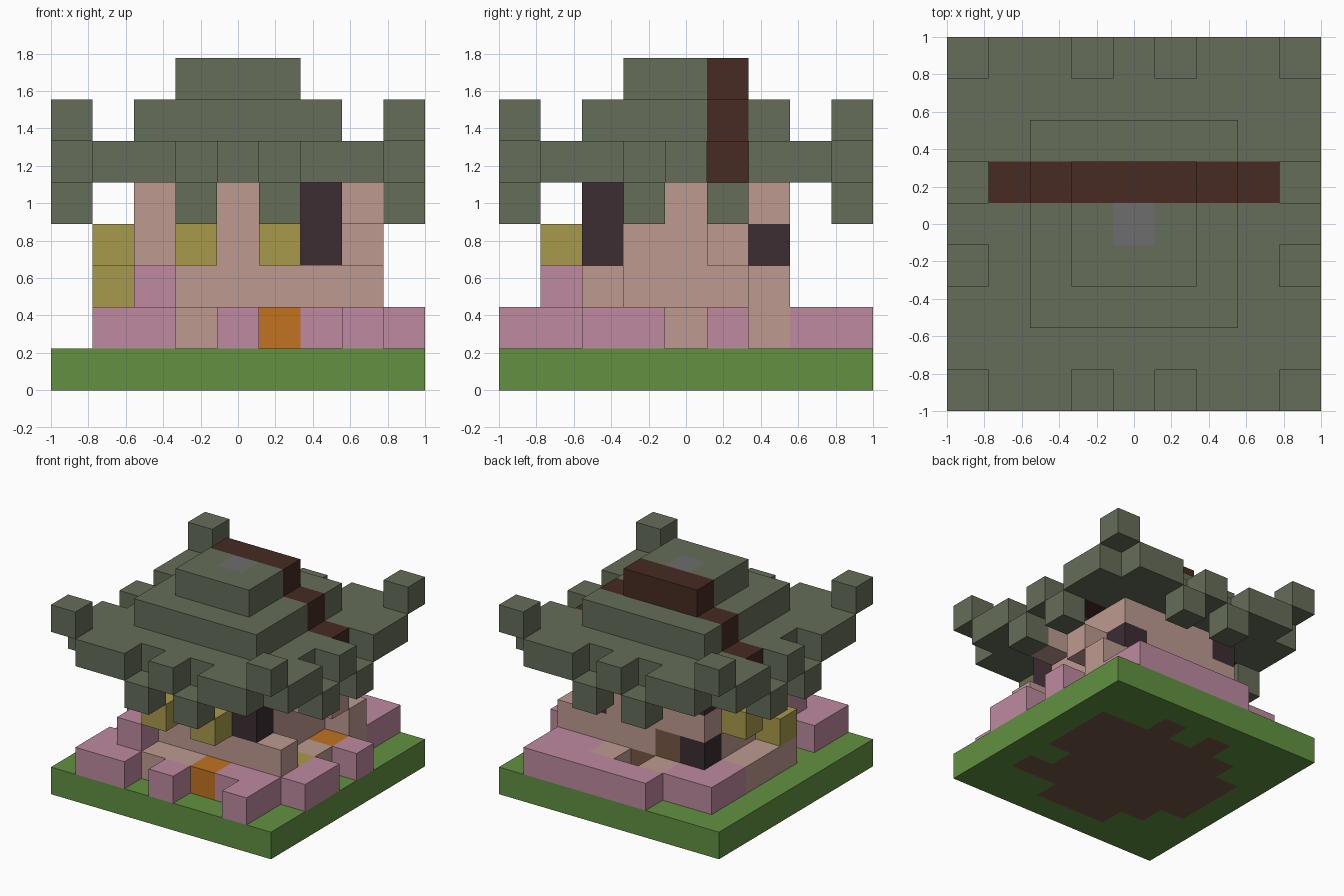
import bpy
import bmesh
from mathutils import Vector

if "Cube" in bpy.data.objects:
    bpy.data.objects.remove(bpy.data.objects["Cube"], do_unlink=True)

N = 9            # blocks along each side
S = 2 / N        # block size
grid = {}        # block position -> part name


def linear(c):
    c /= 255
    return c / 12.92 if c <= 0.04045 else ((c + 0.055) / 1.055) ** 2.4


def material(name, *rgb):
    m = bpy.data.materials.new(name)
    m.use_nodes = True
    col = [linear(c) for c in rgb] + [1]
    m.diffuse_color = col
    m.node_tree.nodes["Principled BSDF"].inputs["Base Color"].default_value = col
    return m


olive = material("olive roof", 101, 109, 89)
umber = material("dark umber", 70, 43, 34)
grey = material("grey", 110, 109, 111)
plaster = material("tan plaster", 190, 155, 145)
gold = material("dull gold", 168, 154, 76)
dark = material("dark window", 60, 45, 52)
pink = material("pink blossom", 190, 138, 160)
green = material("grass green", 97, 145, 64)
orange = material("orange", 192, 115, 32)
soil = material("soil brown", 118, 88, 68)


def fill(part, xs, ys, zs):
    """Fill a block range; each range is one index or (first, last)."""
    def span(r):
        return range(r, r + 1) if isinstance(r, int) else range(r[0], r[1] + 1)
    for i in span(xs):
        for j in span(ys):
            for k in span(zs):
                grid[i, j, k] = part


# Ground slab with the soil bed under the house
fill("lawn", (0, 8), (0, 8), 0)
fill("soil_bed", (2, 6), (2, 6), 0)
fill("soil_bed", (3, 5), 1, 0)
fill("soil_bed", 1, (3, 5), 0)
fill("soil_bed", 7, 2, 0)
fill("soil_bed", 7, (4, 6), 0)
for i in (3, 5):
    fill("soil_bed", i, 7, 0)

# House body, porches and small buttresses
fill("house_walls", (2, 6), (2, 6), (1, 4))
fill("house_walls", (3, 4), 1, 1)
fill("house_walls", 1, (3, 5), 1)
fill("house_walls", 7, 4, 1)
for j in (2, 6):
    fill("house_walls", 7, j, (1, 2))
for i in (3, 5):
    fill("house_walls", i, 7, 1)
fill("house_walls", 7, 5, 3)
fill("house_walls", 7, 3, 4)

# Corner windows and back timbers
fill("windows", 6, 2, (3, 4))
fill("windows", 6, 6, 3)
fill("windows", 2, 6, 2)
fill("windows", 2, 6, 4)
fill("back_timbers", 3, 6, 2)
fill("back_timbers", 4, 6, 1)

# Lanterns and bright pots
for cell in ((3, 1, 3), (5, 1, 3), (1, 5, 3), (1, 3, 2), (7, 3, 1)):
    fill("lanterns", *cell)
fill("orange_pots", 5, 1, 1)
fill("orange_pots", 7, 5, 1)

# Flowering hedge around the house
fill("hedge", (1, 2), (0, 1), 1)
fill("hedge", 2, 1, 2)
fill("hedge", 4, 0, 1)
fill("hedge", 7, (0, 1), 1)
fill("hedge", 6, 1, 1)
fill("hedge", 8, (2, 3), 1)
fill("hedge", 8, 5, 1)
fill("hedge", (3, 7), 8, 1)
fill("hedge", (6, 7), 7, 1)
fill("hedge", (1, 2), 7, 1)
fill("hedge", 1, 6, 1)

# Stepped roof: eaves plate, two tiers, notched rim, hanging blocks, raised corners
fill("roof", (0, 8), (0, 8), 5)
fill("roof", (2, 6), (2, 6), 6)
fill("roof", (3, 5), (3, 5), 7)
for edge in (0, 8):
    for n in (3, 5):
        for i, j in ((edge, n), (n, edge)):
            del grid[i, j, 5]
            fill("roof", i, j, 4)
    for other in (0, 8):
        del grid[edge, other, 5]
        fill("roof", edge, other, 6)

# Dark band over the roof, and the grey cap
for step in range(3):
    fill("roof_band", (1 + step, 7 - step), 5, 5 + step)
fill("roof_cap", 4, 4, 7)

PARTS = {
    "lawn": green, "soil_bed": soil, "house_walls": plaster,
    "windows": dark, "back_timbers": soil, "lanterns": gold,
    "orange_pots": orange, "hedge": pink, "roof": olive,
    "roof_band": umber, "roof_cap": grey,
}


def build(part, mat):
    """Make one mesh from the exposed block faces of a part."""
    bm = bmesh.new()
    for cell in [c for c, p in grid.items() if p == part]:
        centre = (Vector(cell) + Vector((0.5, 0.5, 0.5))) * S - Vector((1, 1, 0))
        for axis in range(3):
            for sign in (-1, 1):
                n = Vector((0, 0, 0))
                n[axis] = sign
                if tuple(int(c + d) for c, d in zip(cell, n)) in grid:
                    continue
                u = Vector((0, 0, 0))
                u[(axis + 1) % 3] = 1
                v = n.cross(u)
                corners = (-u - v, u - v, u + v, v - u)
                bm.faces.new([bm.verts.new(centre + (n + c) * S / 2) for c in corners])
    bmesh.ops.remove_doubles(bm, verts=bm.verts, dist=0.001)
    mesh = bpy.data.meshes.new(part)
    bm.to_mesh(mesh)
    bm.free()
    mesh.materials.append(mat)
    bpy.context.collection.objects.link(bpy.data.objects.new(part, mesh))


for part, mat in PARTS.items():
    build(part, mat)
